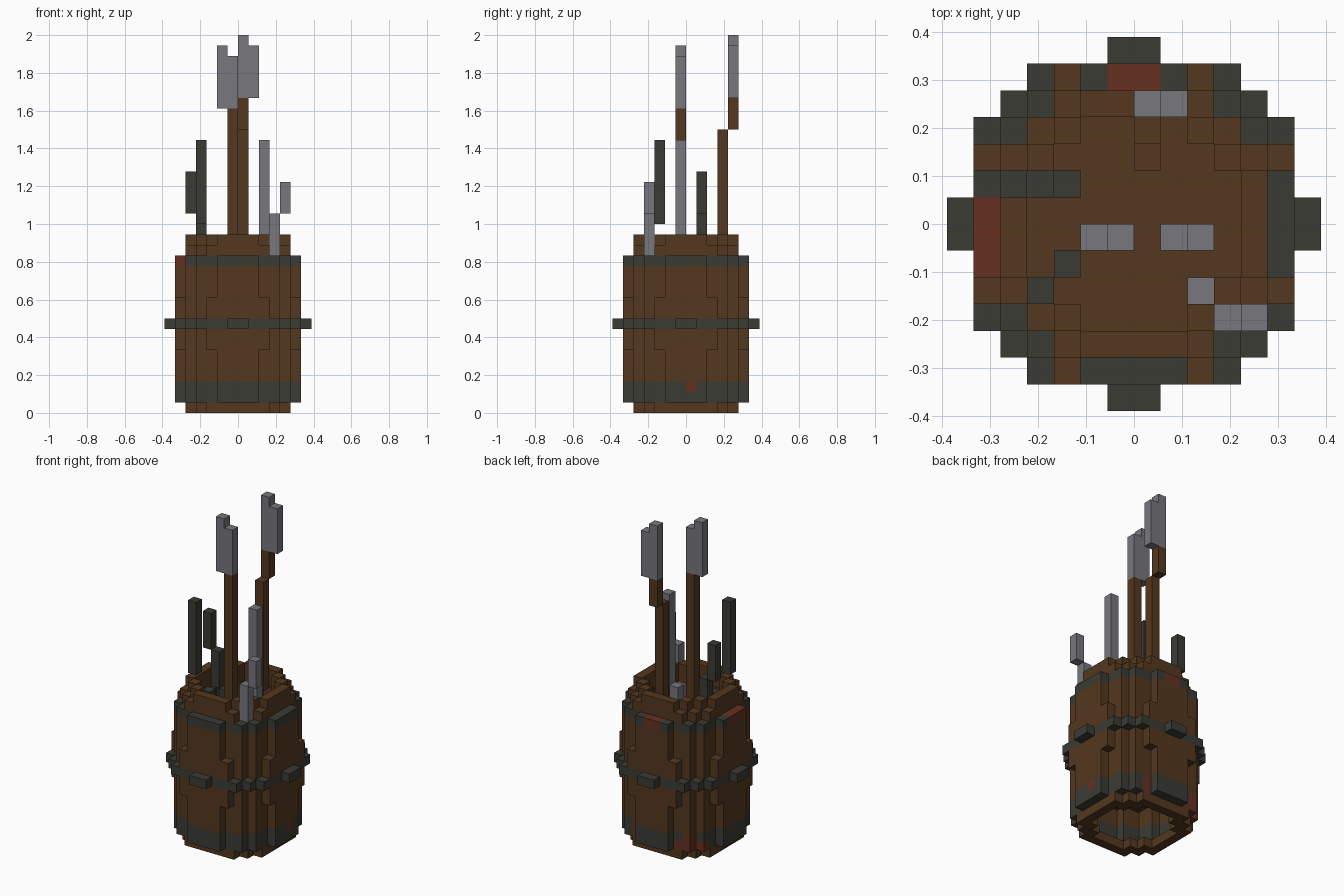
import bpy
import bmesh
from mathutils import Vector

old = bpy.data.objects.get("Cube")
if old:
    bpy.data.objects.remove(old, do_unlink=True)

U = 2 / 36  # size of one block


def material(name, rgb):
    m = bpy.data.materials.new(name)
    m.use_nodes = True
    m.diffuse_color = (*rgb, 1)
    m.node_tree.nodes["Principled BSDF"].inputs["Base Color"].default_value = (*rgb, 1)
    return m


MATS = [material("brown_wood", (0.087, 0.040, 0.0135)),
        material("dark_iron", (0.042, 0.044, 0.034)),
        material("pale_steel", (0.184, 0.187, 0.206)),
        material("red_rust", (0.133, 0.031, 0.0155))]
WOOD, IRON, STEEL, RUST = range(4)
parts = {}   # part name -> block cells with their colour
owner = {}   # every filled cell


def fill(part, cells, colour):
    for c in cells:
        if c not in owner:
            owner[c] = part
            parts.setdefault(part, {})[c] = colour


def box(x0, x1, y0, y1, z0, z1):
    return [(x, y, z) for x in range(x0, x1) for y in range(y0, y1) for z in range(z0, z1)]


def ring(quarter, z0, z1):
    """Mirror quarter-plan cells to all sides and stack them."""
    return [(x, y, z) for a, b in quarter for x in (a, -1 - a) for y in (b, -1 - b)
            for z in range(z0, z1)]


def both(cells):
    """Mirror plan cells across the diagonal."""
    return cells + [(b, a) for a, b in cells]


WALL = both([(0, 5), (1, 5), (2, 4), (3, 4)])
BULGE = both([(2, 5)])
HOOP_STEPS = both([(3, 5), (4, 4)])
RIM = both([(0, 4), (1, 4), (2, 3)])
RIM_STEPS = both([(2, 4), (3, 3)])
STUDS = both([(0, 6)])


# Weapons, each a leaning stack of blocks
def column(part, x, y, z0, z1, colour):
    fill(part, box(x, x + 1, y, y + 1, z0, z1), colour)


FLOOR = 6
column("front_axe_handle", -1, -1, FLOOR, 29, WOOD)
column("front_axe_head", -1, -1, 29, 34, STEEL)
column("front_axe_head", -2, -1, 29, 35, STEEL)
column("back_axe_handle", 0, 2, FLOOR, 15, WOOD)
column("back_axe_handle", 0, 3, 15, 27, WOOD)
column("back_axe_handle", 0, 4, 27, 30, WOOD)
column("back_axe_head", 0, 4, 30, 36, STEEL)
column("back_axe_head", 1, 4, 30, 35, STEEL)
column("tall_steel_blade", 1, -1, FLOOR, 16, STEEL)
column("tall_steel_blade", 2, -1, 16, 26, STEEL)
column("short_steel_blade", 2, -3, FLOOR, 15, STEEL)
column("short_steel_blade", 3, -4, 15, 19, STEEL)
column("short_steel_blade", 4, -4, 19, 22, STEEL)
column("tall_iron_blade", -3, -2, FLOOR, 16, IRON)
column("tall_iron_blade", -4, -3, 18, 26, IRON)
column("short_iron_blade", -3, 1, FLOOR, 15, IRON)
column("short_iron_blade", -4, 1, 15, 19, IRON)
column("short_iron_blade", -5, 1, 19, 23, IRON)

# Rust patches on the hoops
fill("top_hoop", box(-1, 1, 5, 6, 14, 15) + box(-6, -5, -2, 1, 14, 15), RUST)
fill("bottom_hoop", box(5, 6, 0, 1, 2, 3) + box(2, 3, 4, 5, 1, 3) + box(-4, -3, 4, 5, 1, 3)
     + box(-3, -2, 4, 5, 1, 2) + box(-5, -4, 3, 4, 1, 2), RUST)

# Iron hoops and the four studs of the middle hoop
fill("bottom_hoop", ring(WALL, 1, 3), IRON)
fill("top_hoop", ring(WALL, 14, 15), IRON)
fill("middle_hoop", ring(WALL + BULGE + HOOP_STEPS, 8, 9), IRON)
fill("hoop_studs", ring(STUDS, 8, 9), IRON)

# Wooden staves, bulging at the middle
fill("staves", ring(WALL, 3, 14), WOOD)
fill("staves", ring(BULGE, 6, 11), WOOD)
fill("base_rim", ring(RIM + RIM_STEPS, 0, 1), WOOD)
fill("top_rim", ring(RIM + RIM_STEPS, 15, 16), WOOD)
fill("top_rim", ring(RIM, 16, 17), WOOD)

# Floor inside the barrel
inside = [(x, y) for x in range(5) for y in range(5) if x + y < 7]
fill("barrel_floor", ring(inside, FLOOR - 1, FLOOR), WOOD)


# Turn each part into a mesh of its exposed faces
def build(part, cells):
    bm = bmesh.new()
    for c, colour in cells.items():
        for axis in range(3):
            for side in (0, 1):
                n = list(c)
                n[axis] += 2 * side - 1
                if tuple(n) in owner:
                    continue
                a, b = (axis + 1) % 3, (axis + 2) % 3
                quad = []
                for i, j in ((0, 0), (1, 0), (1, 1), (0, 1)):
                    v = Vector(c)
                    v[axis] += side
                    v[a] += i
                    v[b] += j
                    quad.append(bm.verts.new(v * U))
                f = bm.faces.new(quad if side else quad[::-1])
                f.material_index = colour
    bmesh.ops.remove_doubles(bm, verts=bm.verts, dist=U / 100)
    bmesh.ops.dissolve_limit(bm, angle_limit=0.01, verts=bm.verts, edges=bm.edges,
                             delimit={'MATERIAL'})
    mesh = bpy.data.meshes.new(part)
    bm.to_mesh(mesh)
    bm.free()
    for m in MATS:
        mesh.materials.append(m)
    bpy.context.collection.objects.link(bpy.data.objects.new(part, mesh))


for part, cells in parts.items():
    build(part, cells)
